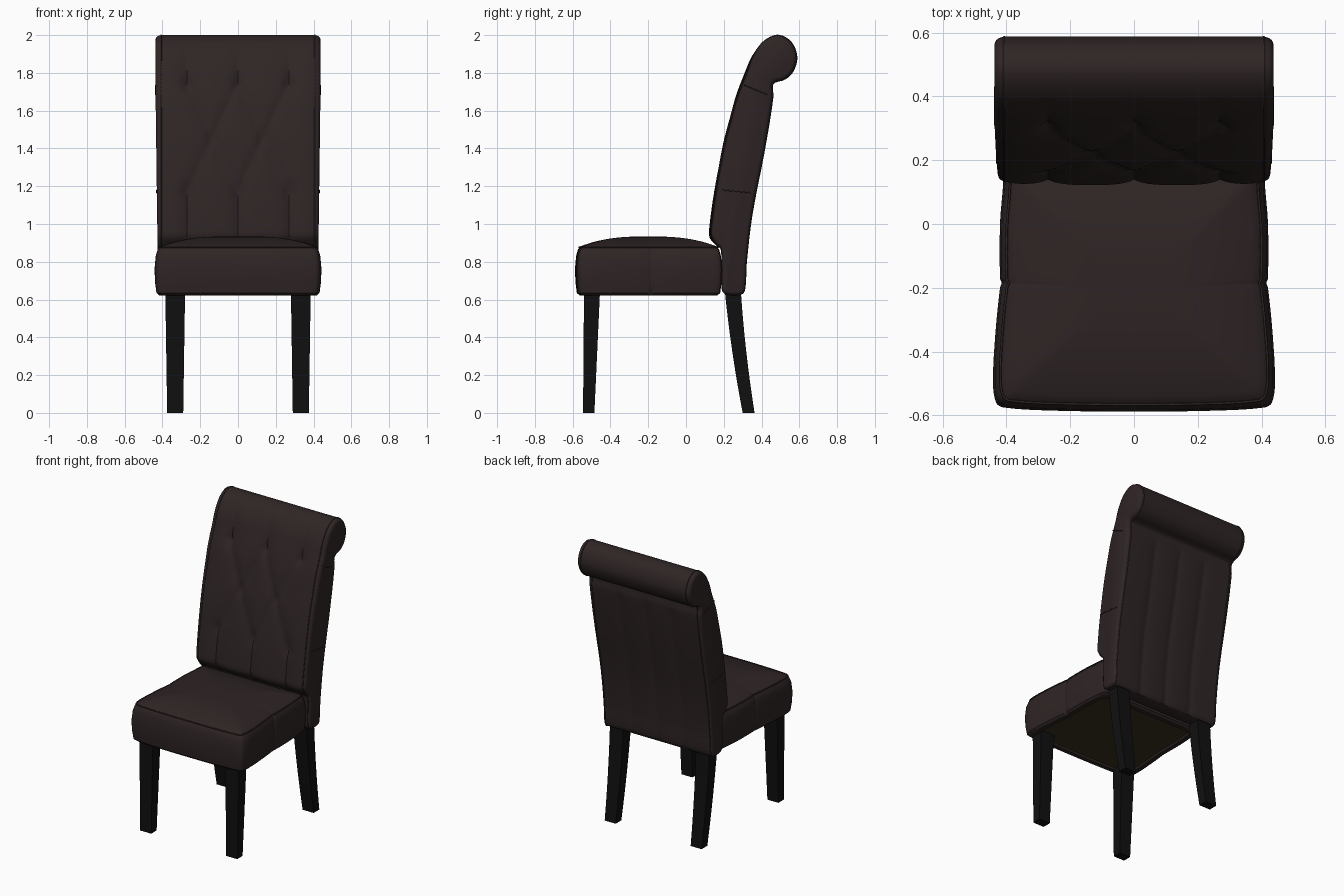
import bpy, bmesh, math
from mathutils import Vector

cube = bpy.data.objects.get("Cube")
if cube:
    bpy.data.objects.remove(cube, do_unlink=True)


def material(name, rgb):
    m = bpy.data.materials.new(name)
    m.use_nodes = True
    m.diffuse_color = (*rgb, 1)
    bsdf = m.node_tree.nodes["Principled BSDF"]
    bsdf.inputs["Base Color"].default_value = (*rgb, 1)
    bsdf.inputs["Roughness"].default_value = 0.6
    return m


LEATHER = material("dark brown leather", (0.028, 0.018, 0.018))
BLACK = material("black wood", (0.005, 0.005, 0.005))
LINING = material("olive lining", (0.04, 0.031, 0.015))


def smooth_loop(points, steps=6):
    """Closed smooth curve through 2D points, tangents scaled by chord."""
    pts = [Vector(p) for p in points]
    n, out = len(pts), []

    def tangent(i):
        a, b, c = pts[i - 1], pts[i % n], pts[(i + 1) % n]
        return (c - a) / ((b - a).length + (c - b).length)

    for i in range(n):
        p, q = pts[i], pts[(i + 1) % n]
        length = (q - p).length
        u, v = tangent(i) * length, tangent((i + 1) % n) * length
        for s in range(steps):
            t = s / steps
            h = t * t * (3 - 2 * t)
            out.append(p * (1 - h) + q * h + u * t * (1 - t) ** 2 - v * t * t * (1 - t))
    return out


def loft(name, rings, mats, start_mat=0, angle=40):
    """Skin closed rings of equal length and cap both ends."""
    bm = bmesh.new()
    rows = [[bm.verts.new(p) for p in ring] for ring in rings]
    n = len(rows[0])
    for a, b in zip(rows, rows[1:]):
        for i in range(n):
            j = (i + 1) % n
            bm.faces.new((a[i], a[j], b[j], b[i]))
    bm.faces.new(rows[0]).material_index = start_mat
    bm.faces.new(rows[-1])
    bmesh.ops.recalc_face_normals(bm, faces=bm.faces)
    mesh = bpy.data.meshes.new(name)
    bm.to_mesh(mesh)
    bm.free()
    for m in mats:
        mesh.materials.append(m)
    ob = bpy.data.objects.new(name, mesh)
    bpy.context.collection.objects.link(ob)
    bpy.ops.object.select_all(action="DESELECT")
    ob.select_set(True)
    bpy.context.view_layer.objects.active = ob
    bpy.ops.object.shade_smooth_by_angle(angle=math.radians(angle))
    return ob


def piping(name, points, closed=True, radius=0.004):
    """Thin round cord along a path."""
    cu = bpy.data.curves.new(name, "CURVE")
    cu.dimensions = "3D"
    cu.bevel_depth = radius
    cu.bevel_resolution = 1
    sp = cu.splines.new("POLY")
    sp.points.add(len(points) - 1)
    for sp_point, p in zip(sp.points, points):
        sp_point.co = (*p, 1)
    sp.use_cyclic_u = closed
    cu.materials.append(LEATHER)
    bpy.context.collection.objects.link(bpy.data.objects.new(name, cu))


# Seat cushion: mirrored outline, bulging walls, crowned top, recessed lining
half = [(0, -.588), (.25, -.585), (.41, -.575), (.432, -.56), (.442, -.5),
        (.435, -.35), (.42, -.2), (.415, -.185), (.42, -.17), (.42, 0),
        (.412, .1), (.405, .17), (.39, .188), (.2, .19), (0, .19)]
outline = smooth_loop(half + [(-x, y) for x, y in reversed(half[1:-1])], 4)


def seat_ring(z, inset):
    return [Vector((p.x * (1 - inset / .43), -.2 + (p.y + .2) * (1 - inset / .39), z))
            for p in outline]


rings = [seat_ring(z, i) for z, i in
         [(.635, .06), (.622, .055), (.622, .025), (.635, .01), (.69, .003), (.76, 0),
          (.83, .006), (.865, .016), (.882, .03)]]
for step in range(1, 16):
    k = 1 - step / 15.5
    rings.append(seat_ring(.882 + .052 * (1 - k ** 2.6), .03 + .35 * (1 - k)))
loft("seat", rings, [LEATHER, LINING], start_mat=1)
piping("seat_piping", seat_ring(.877, .022))

# Backrest: scroll-topped side profile (y, z) carried across the width
front = [(.19, .66), (.187, .86), (.155, .89), (.124, .93), (.124, .99), (.15, 1.18),
         (.19, 1.4), (.23, 1.56), (.26, 1.67), (.31, 1.8), (.35, 1.89), (.41, 1.965)]
rear = [(.485, 2), (.555, 1.965), (.587, 1.885), (.565, 1.805), (.52, 1.765), (.475, 1.752),
        (.458, 1.735), (.46, 1.67), (.417, 1.4), (.35, 1.05), (.32, .8), (.312, .66),
        (.295, .63), (.21, .63)]
profile = smooth_loop(front + rear)
FRONT_COUNT = (len(front) - 1) * 6
count = len(profile)
normals = []
for i in range(count):
    t = (profile[(i + 1) % count] - profile[i - 1]).normalized()
    normals.append(Vector((-t.y, t.x)))

# Tufting: buttons joined by diagonal folds, plus straight folds to the ends
LOW, MID, HIGH = 1.17, 1.46, 1.75
columns = (-.27, 0, .27)
buttons = [Vector((x, z)) for x in columns for z in (LOW, HIGH)]
middle = [Vector((x, MID)) for x in (-.135, .135)]
folds = [(m, b) for m in middle for b in buttons if abs(m.x - b.x) < .2]
folds += [(Vector((x, .8)), Vector((x, LOW))) for x in columns]
folds += [(Vector((x, HIGH)), Vector((x, 1.93))) for x in columns]
buttons += middle


def segment_distance(p, a, b):
    d = b - a
    t = max(0, min(1, (p - a).dot(d) / d.length_squared))
    return (p - a - d * t).length


def dent(i, x):
    z = profile[i].y
    if i < FRONT_COUNT:
        p = Vector((x, z))
        fade = max(0, min(1, (z - .86) / .06, (1.96 - z) / .15))
        fold = min(segment_distance(p, a, b) for a, b in folds)
        pit = min((p - b).length for b in buttons)
        edge = .012 * math.exp(-(HALF - abs(x)) / .04)
        return fade * (.018 * math.exp(-fold / .035) + .016 * math.exp(-(pit / .03) ** 2) + edge)
    if z < 1.72 and normals[i].x > .5:
        fold = min(abs(x - c) for c in (-.2, 0, .2))
        return .01 * math.exp(-fold / .03) * min(1, (1.72 - z) / .1)
    return 0


HALF = .405


def back_ring(x, bulge=0, inset=0):
    ring = []
    for i, (p, n) in enumerate(zip(profile, normals)):
        q = p - n * (dent(i, x) + inset)
        grow = .55 + .45 * min(1, max(0, (p.y - .63) / 1.1))
        ring.append(Vector((x + math.copysign(bulge * grow, x), q.x, q.y)))
    return ring


sides = [(.008, .001), (.02, .005), (.028, .012), (.032, .022)]
rings = [back_ring(-HALF, b, i) for b, i in reversed(sides)]
rings += [back_ring(HALF * (2 * s / 60 - 1)) for s in range(61)]
rings += [back_ring(HALF, b, i) for b, i in sides]
loft("backrest", rings, [LEATHER])

# Piping and side seams on both edges of the backrest
for side, word in ((1, "left"), (-1, "right")):
    piping(word + "_back_piping", back_ring(side * HALF, .002, .001))
    piping(word + "_lower_seam", [(side * .43, .19, 1.18), (side * .43, .345, 1.165)], False, .003)
    piping(word + "_upper_seam", [(side * .436, .31, 1.735), (side * .436, .43, 1.685)], False, .003)


# Legs: square sections given as (z, x inner, x outer, y front, y rear)
def leg(name, side, sections):
    rings = [[Vector((side * x, y, z)) for x, y in ((a, c), (b, c), (b, d), (a, d))]
             for z, a, b, c, d in sections]
    loft(name, rings, [BLACK], angle=30)


for side, word in ((1, "left"), (-1, "right")):
    leg(word + "_front_leg", side, [(0, .29, .375, -.545, -.485), (.65, .28, .385, -.54, -.455)])
    curve = []
    for s in range(9):
        t = s / 8
        y = .3 - .125 * t + .03 * t * t
        curve.append((.65 * t, .29 - .01 * t, .375 + .01 * t, y, y + .063 + .022 * t))
    leg(word + "_rear_leg", side, curve)
